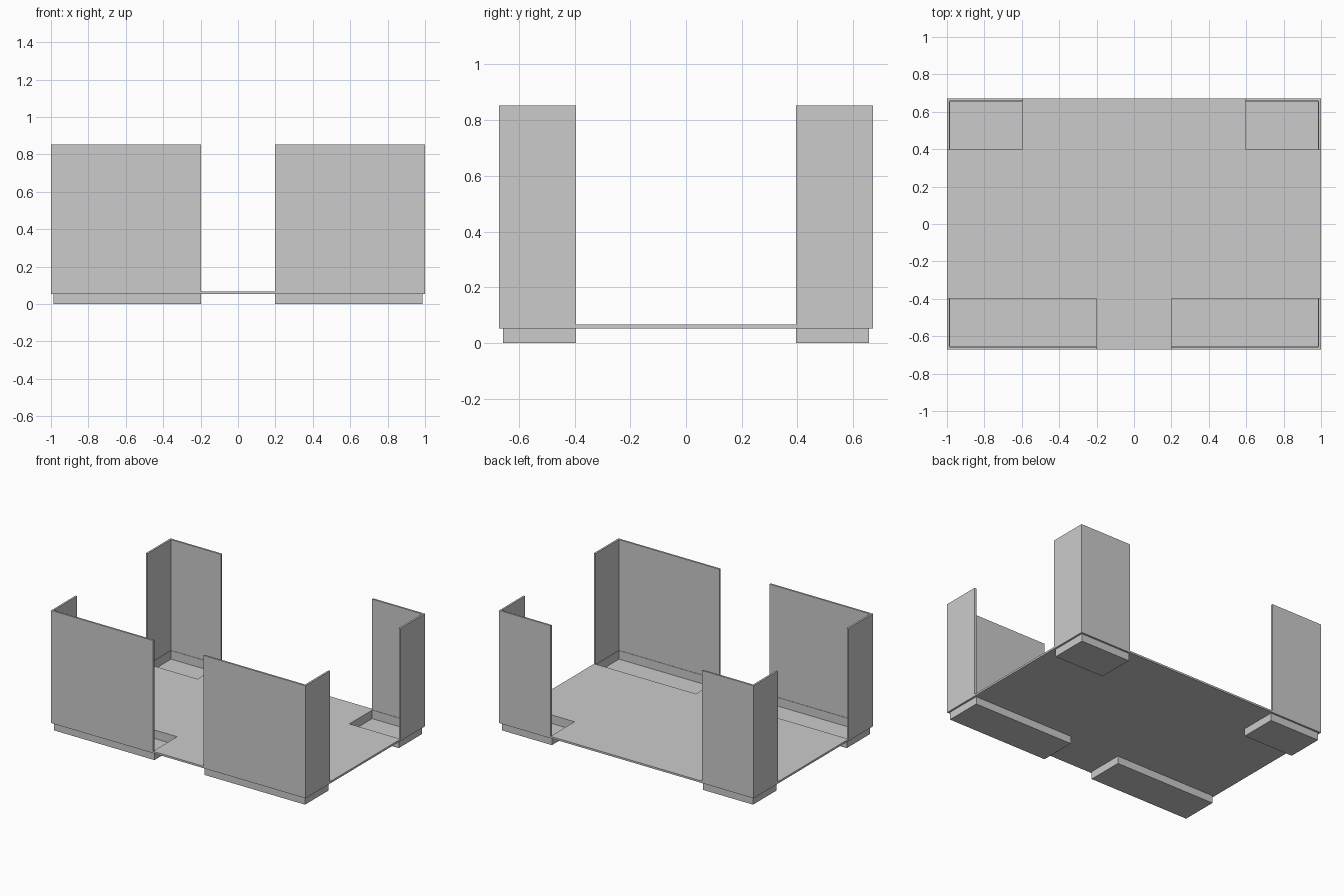
import bpy, bmesh

if "Cube" in bpy.data.objects:
    bpy.data.objects.remove(bpy.data.objects["Cube"])

HX, HY = 1.0, 0.67          # outer half sizes
T = 0.0133                  # sheet thickness
Z0, Z1 = 0.0535, 0.8535     # underside of tray, top of walls
INNER_Y = 0.395             # inner edge of every corner block
FRONT_X, BACK_X = 0.197, 0.594
SKIN = 0.004                # thickness of the hollow feet


def finish(name, bm):
    bmesh.ops.recalc_face_normals(bm, faces=bm.faces)
    me = bpy.data.meshes.new(name)
    bm.to_mesh(me)
    bm.free()
    ob = bpy.data.objects.new(name, me)
    bpy.context.collection.objects.link(ob)
    return ob


def prism(points, z0, z1):
    """Extrude a flat outline; returns the bmesh and its top face."""
    bm = bmesh.new()
    face = bm.faces.new([bm.verts.new((x, y, z0)) for x, y in points])
    ext = bmesh.ops.extrude_face_region(bm, geom=[face], use_keep_orig=True)["geom"]
    bmesh.ops.translate(bm, vec=(0, 0, z1 - z0),
                        verts=[g for g in ext if isinstance(g, bmesh.types.BMVert)])
    top = [g for g in ext if isinstance(g, bmesh.types.BMFace)
           and g.calc_center_median().z > z1 - 1e-5][0]
    return bm, top


# Floor plate, notched where the corner feet sit
fx, bx, y = FRONT_X, BACK_X, INNER_Y
right = [(fx, -HY), (fx, -y), (HX, -y), (HX, y), (bx, y), (bx, HY)]
floor, _ = prism(right + [(-px, py) for px, py in reversed(right)], Z0, Z0 + T)
finish("floor_plate", floor)

for sy, row, ix in ((-1, "front", FRONT_X), (1, "back", BACK_X)):
    for sx, side in ((-1, "left"), (1, "right")):
        # L-shaped corner wall
        outline = [(ix, HY), (HX, HY), (HX, INNER_Y), (HX - T, INNER_Y),
                   (HX - T, HY - T), (ix, HY - T)]
        wall, _ = prism([(sx * px, sy * py) for px, py in outline], Z0, Z1)
        finish(f"{row}_{side}_corner_wall", wall)

        # Hollow stacking foot, open at the top
        rect = [(ix, INNER_Y), (HX - T, INNER_Y), (HX - T, HY - T), (ix, HY - T)]
        foot, top = prism([(sx * px, sy * py) for px, py in rect], 0, Z0 + T)
        bmesh.ops.recalc_face_normals(foot, faces=foot.faces)
        bmesh.ops.inset_region(foot, faces=[top], thickness=SKIN)
        ext = bmesh.ops.extrude_discrete_faces(foot, faces=[top])["faces"]
        bmesh.ops.translate(foot, verts=ext[0].verts, vec=(0, 0, 0.006 - Z0 - T))
        finish(f"{row}_{side}_foot", foot)
